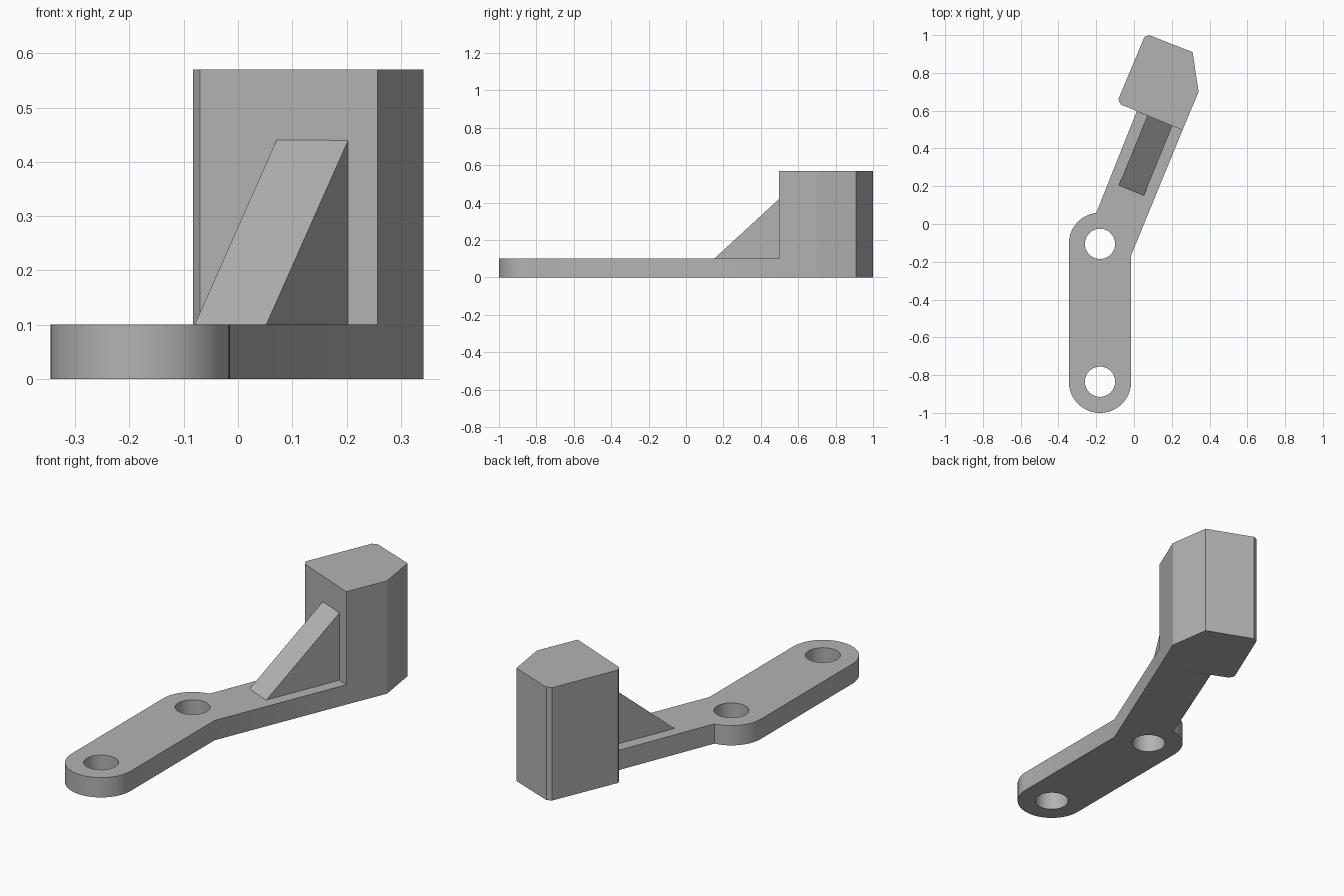
import bpy, bmesh
from math import sin, cos, radians

if "Cube" in bpy.data.objects:
    bpy.data.objects.remove(bpy.data.objects["Cube"], do_unlink=True)

grey = bpy.data.materials.new("plain grey")
grey.use_nodes = True
COLOUR = (0.45, 0.45, 0.45, 1)
grey.diffuse_color = COLOUR
grey.node_tree.nodes["Principled BSDF"].inputs["Base Color"].default_value = COLOUR


def arc(cx, cy, r, a0, a1, n):
    steps = [radians(a0 + (a1 - a0) * i / n) for i in range(n + 1)]
    return [(cx + r * cos(a), cy + r * sin(a)) for a in steps]


def solid(name, base, offset):
    """Sweep a polygon of 3D points along an offset into a closed solid."""
    bm = bmesh.new()
    face = bm.faces.new([bm.verts.new(p) for p in base])
    grown = bmesh.ops.extrude_face_region(bm, geom=[face])["geom"]
    bmesh.ops.translate(bm, vec=offset,
                        verts=[v for v in grown if isinstance(v, bmesh.types.BMVert)])
    bmesh.ops.recalc_face_normals(bm, faces=bm.faces)
    mesh = bpy.data.meshes.new(name)
    bm.to_mesh(mesh)
    bm.free()
    mesh.materials.append(grey)
    obj = bpy.data.objects.new(name, mesh)
    bpy.context.collection.objects.link(obj)
    return obj


def prism(name, outline, z0, z1):
    return solid(name, [(x, y, z0) for x, y in outline], (0, 0, z1 - z0))


def activate(obj):
    bpy.ops.object.select_all(action='DESELECT')
    obj.select_set(True)
    bpy.context.view_layer.objects.active = obj


PLATE, TOP = 0.10, 0.57
HOLE_X, FRONT_Y, BACK_Y = -0.18, -0.835, -0.105
ROUND, HOLE = 0.165, 0.08

# Flat plate: rounded mounting tab with an angled arm
outline = arc(HOLE_X, FRONT_Y, ROUND, 180, 360, 40)
outline += [(-0.015, -0.165), (0.257, 0.497), (0.015, 0.597)]
outline += arc(HOLE_X, BACK_Y, ROUND, 97, 180, 20)
plate = prism("mounting_plate", outline, 0, PLATE)

# Screw holes through the tab
for y in (FRONT_Y, BACK_Y):
    cutter = prism("hole_cutter", arc(HOLE_X, y, HOLE, 0, 352.5, 47), -0.1, 0.2)
    cutter.hide_render = True
    activate(plate)
    cut = plate.modifiers.new("hole", 'BOOLEAN')
    cut.operation, cut.solver, cut.object = 'DIFFERENCE', 'EXACT', cutter
    bpy.ops.object.modifier_apply(modifier=cut.name)
    bpy.data.objects.remove(cutter, do_unlink=True)
activate(plate)
bpy.ops.object.shade_smooth_by_angle(angle=radians(30))

# Upright block at the end of the arm
prism("end_block", [(0.257, 0.497), (0.342, 0.70), (0.31, 0.91), (0.08, 1.0),
                    (0.055, 0.99), (-0.083, 0.66), (-0.07, 0.633)], 0, TOP)

# Triangular rib bracing the block
solid("support_rib", [(0.052, 0.151, PLATE), (0.203, 0.52, PLATE), (0.203, 0.52, 0.44)],
      (-0.132, 0.054, 0))
